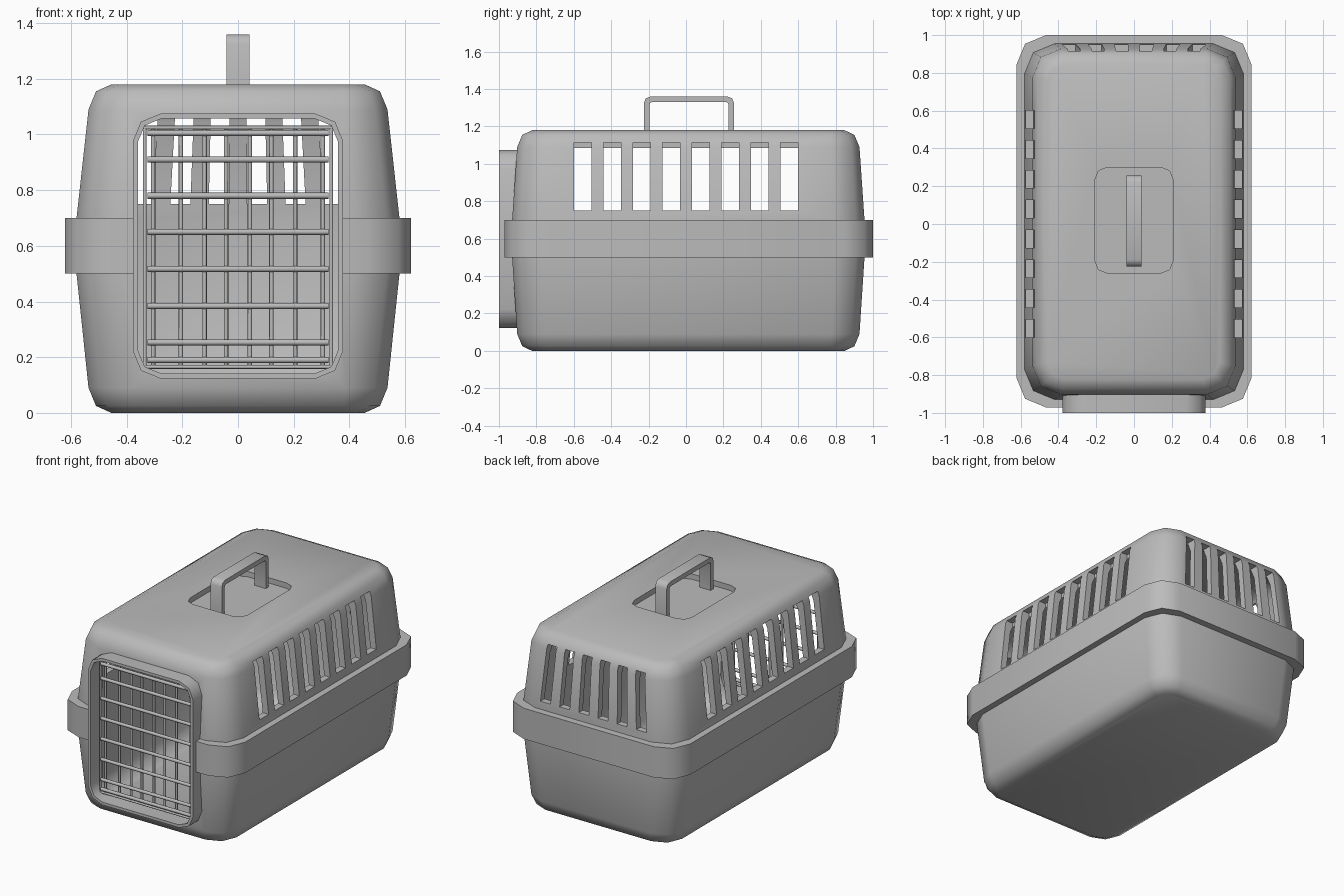
import bpy, bmesh, math
from mathutils import Matrix, Vector

if "Cube" in bpy.data.objects:
    bpy.data.objects.remove(bpy.data.objects["Cube"], do_unlink=True)

grey = bpy.data.materials.new("grey_plastic")
grey.use_nodes = True
grey.diffuse_color = (0.5, 0.5, 0.5, 1)
grey.node_tree.nodes["Principled BSDF"].inputs["Base Color"].default_value = (0.5, 0.5, 0.5, 1)

FACE_FRONT = Matrix.Rotation(math.radians(90), 4, "X")  # local z becomes -y


def finish(name, bm):
    """Turn a bmesh into a named object."""
    bmesh.ops.recalc_face_normals(bm, faces=bm.faces[:])
    mesh = bpy.data.meshes.new(name)
    bm.to_mesh(mesh)
    bm.free()
    mesh.materials.append(grey)
    ob = bpy.data.objects.new(name, mesh)
    bpy.context.collection.objects.link(ob)
    return ob


def rounded(hx, hy, r, z, cy=0.0, seg=2):
    """Rectangle outline with rounded corners at height z."""
    pts = []
    for i, (sx, sy) in enumerate([(1, 1), (-1, 1), (-1, -1), (1, -1)]):
        for k in range(seg + 1):
            a = math.pi / 2 * (i + k / seg)
            pts.append(Vector((sx * (hx - r) + r * math.cos(a),
                               cy + sy * (hy - r) + r * math.sin(a), z)))
    return pts


def loft(name, rings, closed=False, matrix=None):
    """Skin a list of outlines; capped at both ends unless closed on itself."""
    bm = bmesh.new()
    loops = [[bm.verts.new(p) for p in ring] for ring in rings]
    n = len(loops[0])
    pairs = list(zip(loops, loops[1:]))
    if closed:
        pairs.append((loops[-1], loops[0]))
    else:
        bm.faces.new(loops[0])
        bm.faces.new(loops[-1])
    for a, b in pairs:
        for i in range(n):
            j = (i + 1) % n
            bm.faces.new((a[i], a[j], b[j], b[i]))
    if matrix:
        bm.transform(matrix)
    return finish(name, bm)


def add_box(bm, lo, hi, top_scale=1.0):
    """Box between two corners, its top narrowed towards x = 0."""
    size = [b - a for a, b in zip(lo, hi)]
    mid = [(a + b) / 2 for a, b in zip(lo, hi)]
    mat = Matrix.Translation(mid) @ Matrix.Diagonal((*size, 1))
    for v in bmesh.ops.create_cube(bm, size=1, matrix=mat)["verts"]:
        if v.co.z > mid[2]:
            v.co.x *= top_scale


def add_rod(bm, a, b, r):
    """Round rod from a to b."""
    a, b = Vector(a), Vector(b)
    d = b - a
    mat = Matrix.Translation((a + b) / 2) @ d.to_track_quat("Z", "Y").to_matrix().to_4x4()
    bmesh.ops.create_cone(bm, cap_ends=True, segments=8, radius1=r, radius2=r,
                          depth=d.length, matrix=mat)


def cut(ob, cutters):
    """Subtract the cutters and bake the result."""
    for c in cutters:
        c.hide_render = True
        mod = ob.modifiers.new("cut", "BOOLEAN")
        mod.operation, mod.solver, mod.object = "DIFFERENCE", "EXACT", c
    deps = bpy.context.evaluated_depsgraph_get()
    baked = bpy.data.meshes.new_from_object(ob.evaluated_get(deps))
    ob.modifiers.clear()
    ob.data = baked


def smooth(ob, angle=50):
    bpy.ops.object.select_all(action="DESELECT")
    ob.select_set(True)
    bpy.context.view_layer.objects.active = ob
    bpy.ops.object.shade_smooth_by_angle(angle=math.radians(angle))


# Body shell: tapered tub and lid, hollow inside
CY = 0.0125
outline = [(0, .455, .835, .09), (.025, .51, .888, .13), (.09, .537, .915, .15),
           (.5, .58, .942, .16), (.7, .58, .942, .16),
           (1.09, .537, .915, .15), (1.155, .51, .888, .13), (1.18, .455, .835, .09)]
WALL = 0.04
body = loft("body_shell", [rounded(hx, hy, r, z, CY) for z, hx, hy, r in outline])
cavity = loft("cavity_cutter", [
    rounded(hx - WALL, hy - WALL, r - WALL / 2, WALL + z * (1.13 - WALL) / 1.18, CY)
    for z, hx, hy, r in outline])

# Ventilation slots on both sides and the back
bm = bmesh.new()
for i in range(8):
    y = (i - 3.5) * 0.158
    for s in (-1, 1):
        x0, x1 = sorted((s * 0.48, s * 0.7))
        add_box(bm, (x0, y - 0.047, 0.75), (x1, y + 0.047, 1.115))
for i in range(6):
    x = (i - 2.5) * 0.138
    add_box(bm, (x - 0.036, 0.86, 0.75), (x + 0.036, 1.1, 1.115), 0.92)
slots = finish("slot_cutter", bm)

# Door opening and the handle recess in the roof
DOOR_Z = 0.599
opening = loft("opening_cutter", [rounded(.36, .458, .085, d, DOOR_Z) for d in (.78, 1.1)],
               matrix=FACE_FRONT)
recess = loft("recess_cutter", [rounded(.207, .28, .065, z, 0.02) for z in (1.145, 1.3)])
cut(body, [cavity, slots, opening, recess])
smooth(body)

# Belt where tub and lid join
belt = loft("joining_belt", [rounded(.622, .985, .155, .5, .0145), rounded(.622, .985, .155, .7, .0145),
                             rounded(.56, .925, .14, .7, CY), rounded(.56, .925, .14, .5, CY)],
            closed=True)
cut(belt, [opening])
smooth(belt)

# Raised door surround
surround = loft("door_surround", [rounded(.378, .476, .1, .885, DOOR_Z), rounded(.378, .476, .1, 1.0, DOOR_Z),
                                  rounded(.36, .458, .085, 1.0, DOOR_Z), rounded(.36, .458, .085, .885, DOOR_Z)],
                closed=True, matrix=FACE_FRONT)
smooth(surround)

# Wire door: border, uprights and crossbars
bm = bmesh.new()
for s in (-1, 1):
    add_rod(bm, (s * .335, -.93, .16), (s * .335, -.93, 1.028), .007)
    for x in (.043, .12, .205, .305):
        add_rod(bm, (s * x, -.925, .165), (s * x, -.925, 1.025), .008)
for z in (.165, 1.025):
    add_rod(bm, (-.341, -.93, z), (.341, -.93, z), .007)
for z in (.19, .253, .384, .517, .65, .78, .91, 1.005):
    add_rod(bm, (-.325, -.938, z), (.325, -.938, z), .011)
door = finish("wire_door", bm)
smooth(door)

# Carrying handle: flat strap bent over the roof
half = [((.241, 1.135), (.211, 1.135)), ((.241, 1.325), (.211, 1.317)),
        ((.231, 1.35), (.207, 1.326)), ((.206, 1.36), (.198, 1.33))]
path = [(1, p) for p in half] + [(-1, p) for p in reversed(half)]
W, HANDLE_Y = 0.041, 0.016
handle = loft("carry_handle", [
    [(-W, HANDLE_Y + s * o[0], o[1]), (W, HANDLE_Y + s * o[0], o[1]),
     (W, HANDLE_Y + s * i[0], i[1]), (-W, HANDLE_Y + s * i[0], i[1])]
    for s, (o, i) in path])
smooth(handle)

# Remove the cutters
for c in (cavity, slots, opening, recess):
    bpy.data.objects.remove(c, do_unlink=True)
